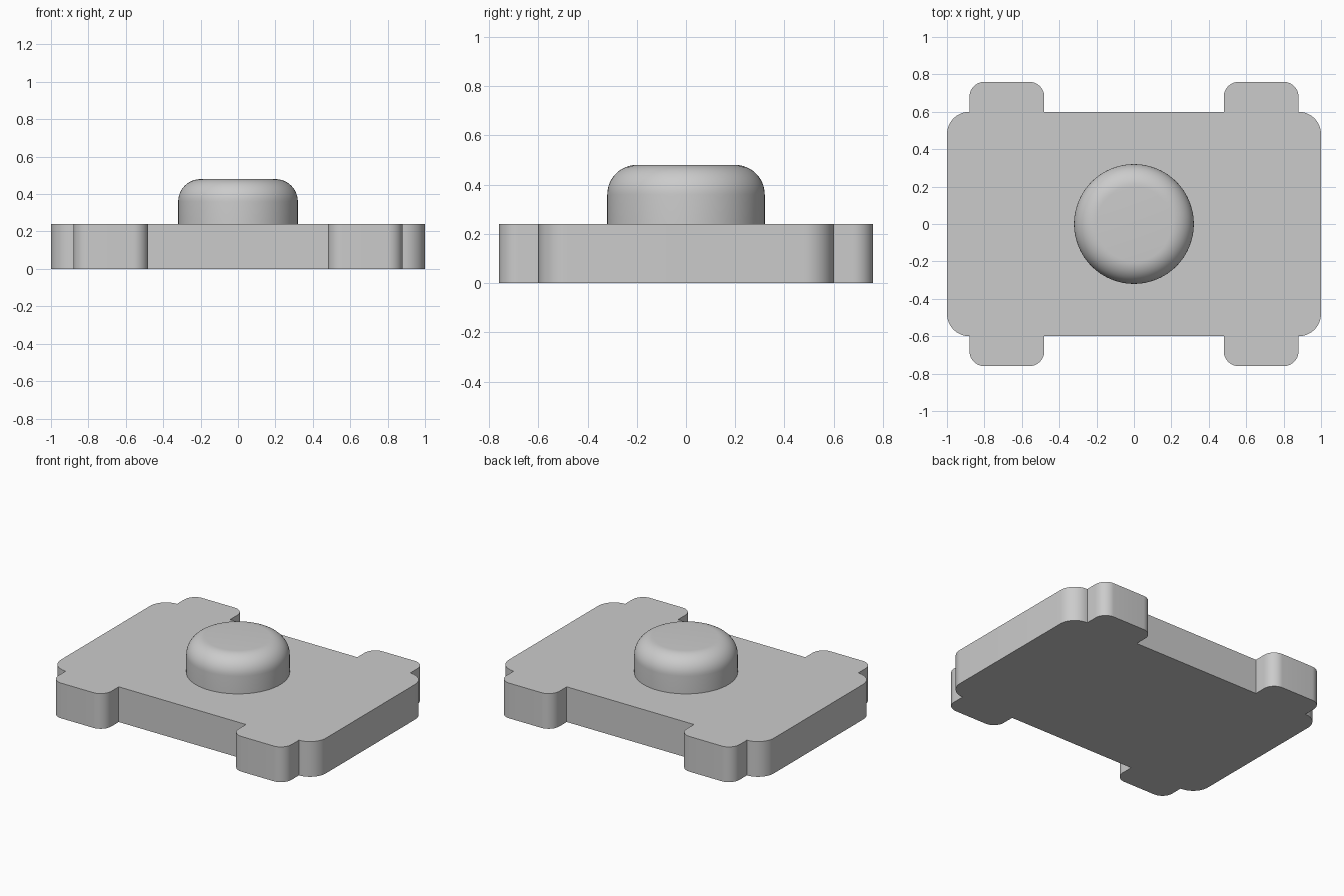
import bpy, bmesh, math

if "Cube" in bpy.data.objects:
    bpy.data.objects.remove(bpy.data.objects["Cube"])

grey = bpy.data.materials.new("grey")
grey.diffuse_color = (0.6, 0.6, 0.6, 1)
grey.use_nodes = True
grey.node_tree.nodes["Principled BSDF"].inputs["Base Color"].default_value = grey.diffuse_color


def arc(cx, cy, r, a0, a1, n=12):
    """Points along an arc, angles in degrees."""
    angles = [math.radians(a0 + (a1 - a0) * i / n) for i in range(n + 1)]
    return [(cx + r * math.cos(a), cy + r * math.sin(a)) for a in angles]


def finish(name, bm):
    bmesh.ops.recalc_face_normals(bm, faces=bm.faces)
    mesh = bpy.data.meshes.new(name)
    bm.to_mesh(mesh)
    bm.free()
    mesh.materials.append(grey)
    obj = bpy.data.objects.new(name, mesh)
    bpy.context.collection.objects.link(obj)
    bpy.ops.object.select_all(action='DESELECT')
    obj.select_set(True)
    bpy.context.view_layer.objects.active = obj
    bpy.ops.object.shade_smooth_by_angle(angle=math.radians(30))
    return obj


# Base plate with four rounded tabs: one quarter outline, mirrored twice
quarter = (arc(0.88, 0.48, 0.12, 0, 90)
           + arc(0.80, 0.68, 0.08, 0, 90)
           + arc(0.56, 0.68, 0.08, 90, 180)
           + [(0.48, 0.60)])
half = quarter + [(-x, y) for x, y in reversed(quarter)]
outline = half + [(x, -y) for x, y in reversed(half)]
bm = bmesh.new()
bottom = bm.faces.new([bm.verts.new((x, y, 0)) for x, y in outline])
extruded = bmesh.ops.extrude_face_region(bm, geom=[bottom], use_keep_orig=True)
top = [v for v in extruded["geom"] if isinstance(v, bmesh.types.BMVert)]
bmesh.ops.translate(bm, verts=top, vec=(0, 0, 0.24))
finish("base_plate", bm)

# Round button with a filleted top edge, turned from a profile
profile = [(0.32, 0.24)] + arc(0.20, 0.36, 0.12, 0, 90)
SIDES = 96
bm = bmesh.new()
rings = [[bm.verts.new((r * math.cos(math.tau * i / SIDES),
                        r * math.sin(math.tau * i / SIDES), z))
          for i in range(SIDES)] for r, z in profile]
for low, high in zip(rings, rings[1:]):
    for i in range(SIDES):
        j = (i + 1) % SIDES
        bm.faces.new((low[i], low[j], high[j], high[i]))
bm.faces.new(rings[-1])
bm.faces.new(rings[0][::-1])
finish("button", bm)
